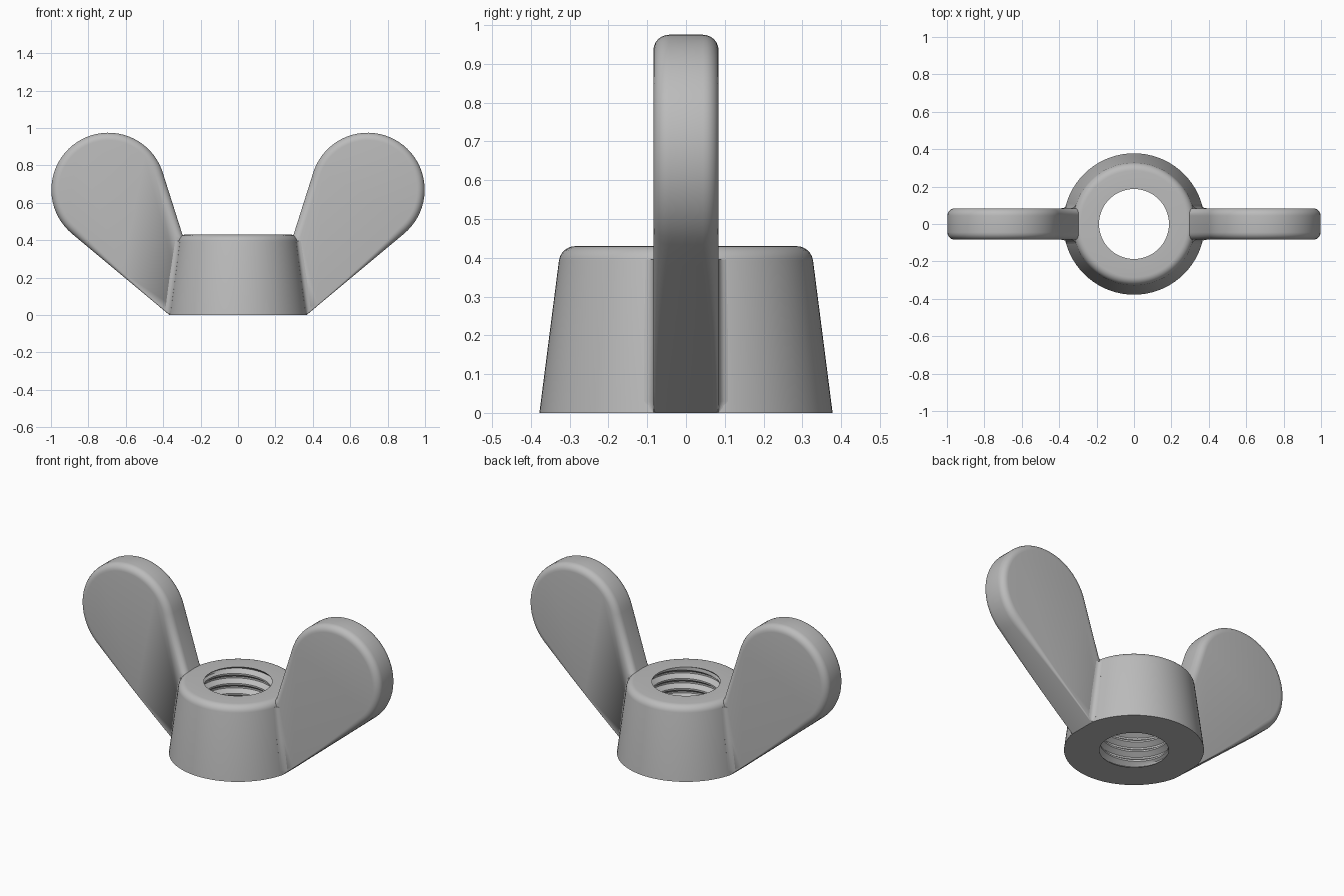
import bpy, bmesh
from math import sin, cos, pi, radians, sqrt
from mathutils import Vector

if "Cube" in bpy.data.objects:
    bpy.data.objects.remove(bpy.data.objects["Cube"], do_unlink=True)

HEIGHT, BASE_R, RIM_R = 0.43, 0.378, 0.328
BORE_R, GROOVE_R, PITCH = 0.187, 0.215, 0.06
HALF_T, ROUND = 0.084, 0.04
SEGS = 72

steel = bpy.data.materials.new("grey steel")
steel.use_nodes = True
colour = (0.5, 0.5, 0.5, 1)
steel.diffuse_color = colour
steel.node_tree.nodes["Principled BSDF"].inputs["Base Color"].default_value = colour


def finish(bm, name, mirror=None):
    """Turn a bmesh into a smooth shaded object, optionally mirrored."""
    bmesh.ops.remove_doubles(bm, verts=bm.verts, dist=0.0002)
    bmesh.ops.recalc_face_normals(bm, faces=bm.faces)
    mesh = bpy.data.meshes.new(name)
    bm.to_mesh(mesh)
    bm.free()
    mesh.materials.append(steel)
    obj = bpy.data.objects.new(name, mesh)
    bpy.context.collection.objects.link(obj)
    bpy.ops.object.select_all(action="DESELECT")
    obj.select_set(True)
    bpy.context.view_layer.objects.active = obj
    bpy.ops.object.shade_smooth_by_angle(angle=radians(32))
    if mirror:
        mod = obj.modifiers.new("mirror", "MIRROR")
        mod.use_axis = mirror
        mod.use_clip = False
        mod.use_mirror_merge = False
    return obj


def bridge(bm, ring_a, ring_b):
    for i in range(len(ring_a)):
        j = (i + 1) % len(ring_a)
        bm.faces.new((ring_a[i], ring_a[j], ring_b[j], ring_b[i]))


# Tapered hub with a rounded rim, flattened a touch where the wings join
bm = bmesh.new()
profile = [(BORE_R, 0), (BASE_R, 0)]
for i in range(7):
    a = radians(8 + i * 82 / 6)
    profile.append((RIM_R - 0.043 + 0.043 * cos(a), HEIGHT - 0.043 + 0.043 * sin(a)))
profile.append((BORE_R, HEIGHT))
rings = []
for r, z in profile:
    ring = []
    for i in range(SEGS):
        a = 2 * pi * i / SEGS
        x = max(-0.367, min(0.367, r * cos(a)))
        ring.append(bm.verts.new((x, r * sin(a), z)))
    rings.append(ring)
for a, b in zip(rings, rings[1:]):
    bridge(bm, a, b)

# Helical thread in the bore, fading out at both ends
pattern = [0, 0, 0.5, 1, 1, 0.5]
steps = len(pattern)
turns = int(HEIGHT / PITCH) + 3
rows = []
for k in range(turns * steps):
    row = []
    for i in range(SEGS):
        z = PITCH * (k / steps + i / SEGS - 1)
        z = max(0, min(HEIGHT, z))
        fade = min(1, z / 0.02, (HEIGHT - z) / 0.02)
        r = BORE_R + (GROOVE_R - BORE_R) * pattern[k % steps] * fade
        a = 2 * pi * i / SEGS
        row.append(bm.verts.new((r * cos(a), r * sin(a), z)))
    rows.append(row)
for k in range(len(rows) - 1 - steps):
    for i in range(SEGS):
        last = i == SEGS - 1
        up, n = (steps, 0) if last else (0, i + 1)
        bm.faces.new((rows[k][i], rows[k + up][n], rows[k + up + 1][n], rows[k + 1][i]))
# Lowest partial turn closes the seam
finish(bm, "threaded_hub")

# Wing outline: points, inward directions and edge rounding
centre, radius = Vector((0.693, 0.67)), 0.305
foot, neck = Vector((0.366, 0)), Vector((0.297, HEIGHT))
outline = []
low_a, high_a = radians(-50.6), radians(164)
low_n = Vector((-cos(low_a), -sin(low_a)))
high_n = Vector((-cos(high_a), -sin(high_a)))
low_end = centre - low_n * radius
for i in range(8):
    t = i / 8
    outline.append((foot.lerp(low_end, t), low_n, 0.006 + (ROUND - 0.006) * t ** 2))
for i in range(41):
    a = low_a + (high_a - low_a) * i / 40
    d = Vector((cos(a), sin(a)))
    outline.append((centre + d * radius, -d, ROUND))
outline.append((neck, high_n, ROUND))
outline.append((Vector((0.28, HEIGHT - 0.03)), high_n, 0))
outline.append((Vector((0.28, 0.001)), low_n, 0))

# Wing: rounded slab swept across its thickness
bm = bmesh.new()
rings = []
for side in (-1, 1):
    angles = [radians(90 * i / 6) for i in range(7)]
    for a in (reversed(angles) if side < 0 else angles):
        ring = []
        for p, n, b in outline:
            q = p + n * b * (1 - cos(a))
            ring.append(bm.verts.new((q.x, side * (HALF_T - b + b * sin(a)), q.y)))
        rings.append(ring)
for a, b in zip(rings, rings[1:]):
    bridge(bm, a, b)
bm.faces.new(rings[0])
bm.faces.new(rings[-1])
finish(bm, "wings", (True, False, False))

# Small fillets where the wings meet the hub
bm = bmesh.new()
rings = []
for z, size in ((0.002, 0.002), (0.03, 0.024), (0.2, 0.024), (0.395, 0.02)):
    r = BASE_R + (RIM_R - BASE_R) * z / (HEIGHT - 0.04)
    y_hub = HALF_T + size
    hub = Vector((min(0.367, sqrt(r * r - y_hub ** 2)), y_hub))
    corner = Vector((min(0.367, sqrt(r * r - HALF_T ** 2)), HALF_T))
    tip = corner + Vector((size, 0))
    curve = [hub.lerp(corner, t).lerp(corner.lerp(tip, t), t) for t in (0, 0.25, 0.5, 0.75, 1)]
    curve += [corner + Vector((0, -0.02)), corner + Vector((-0.03, 0))]
    rings.append([bm.verts.new((p.x, p.y, z)) for p in curve])
for a, b in zip(rings, rings[1:]):
    bridge(bm, a, b)
bm.faces.new(rings[0])
bm.faces.new(rings[-1])
finish(bm, "wing_root_fillets", (True, True, False))
